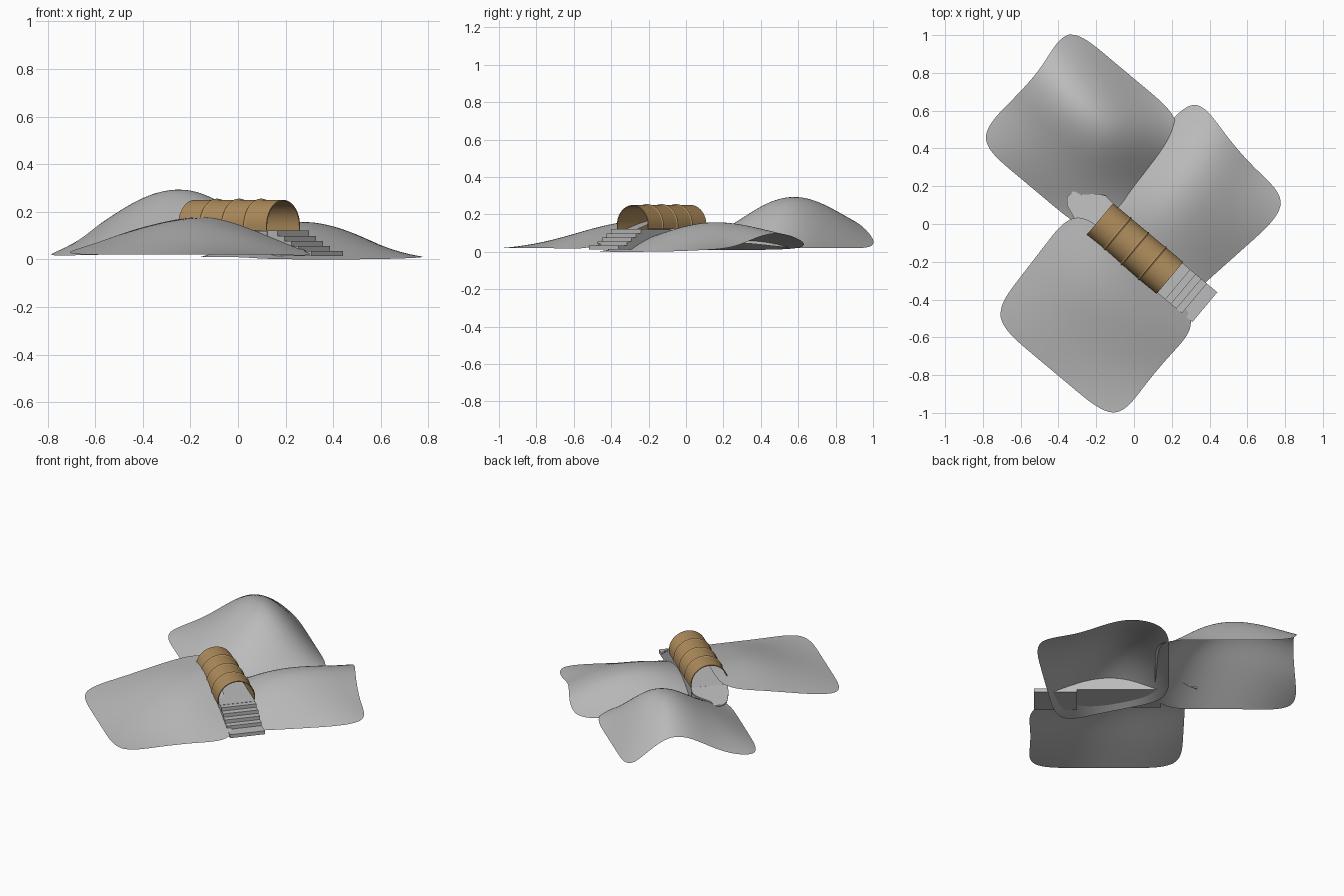
import bpy, bmesh, math
from mathutils import Vector

if "Cube" in bpy.data.objects:
    bpy.data.objects.remove(bpy.data.objects["Cube"])

# local frame: s runs along the tunnel, t runs across it
S = Vector((0.767, -0.642, 0))
T = Vector((0.642, 0.767, 0))
SC, TC = 0.087, -0.097          # tunnel centre in (s, t)

def P(s, t, z):
    return S * s + T * t + Vector((0, 0, z))

def material(name, rgb):
    m = bpy.data.materials.new(name)
    m.diffuse_color = (*rgb, 1)
    m.use_nodes = True
    m.node_tree.nodes["Principled BSDF"].inputs["Base Color"].default_value = m.diffuse_color
    return m

GREY = material("concrete_grey", (0.50, 0.50, 0.50))
BROWN = material("warm_brown", (0.42, 0.26, 0.105))

def make(name, verts, faces, mat, smooth=False):
    me = bpy.data.meshes.new(name)
    me.from_pydata([tuple(v) for v in verts], [], faces)
    bm = bmesh.new()
    bm.from_mesh(me)
    bmesh.ops.recalc_face_normals(bm, faces=bm.faces)
    bm.to_mesh(me)
    bm.free()
    me.materials.append(mat)
    for p in me.polygons:
        p.use_smooth = smooth
    ob = bpy.data.objects.new(name, me)
    bpy.context.collection.objects.link(ob)
    return ob

# hills: 4x4 control sheets rounded by subdivision; shift nudges single control points
def hill(name, corners, heights, shift):
    a, b, c, d = corners        # (s,t) at low-s/low-t, low-s/high-t, high-s/high-t, high-s/low-t
    verts = []
    for i in range(4):
        for j in range(4):
            u, v = i / 3, j / 3
            ds = shift.get((i, j), (0, 0))
            st = [(1-u)*((1-v)*a[k] + v*b[k]) + u*((1-v)*d[k] + v*c[k]) + ds[k] for k in (0, 1)]
            verts.append(P(*st, heights[i][j]))
    faces = [(i*4+j, (i+1)*4+j, (i+1)*4+j+1, i*4+j+1) for i in range(3) for j in range(3)]
    ob = make(name, verts, faces, GREY, True)
    if ob.data.polygons[0].normal.z < 0:
        ob.data.flip_normals()
    m = ob.modifiers.new("smooth", 'SUBSURF')
    m.levels = m.render_levels = 4

hill("back_hill", [(-.94, -.2), (-.965, .59), (-.12, .59), (-.12, -.2)],
     [(.01, .06, .26, .02), (.02, .18, .39, .02), (.02, .21, .38, .02), (.02, .05, .05, .02)],
     {(0, 1): (.03, 0), (0, 2): (.06, 0)})
hill("front_hill", [(-.27, -.873), (-.30, -.12), (.61, -.16), (.61, -.873)],
     [(.02, .06, .12, .16), (.02, .10, .195, .20), (.02, .075, .14, .095), (.02, .02, .02, .01)],
     {(3, 1): (-.02, 0), (3, 2): (-.02, 0)})
hill("right_hill", [(-.20, -.08), (-.20, .75), (.58, .63), (.44, -.33)],
     [(.01, .01, .01, .025), (.01, .19, .20, .135), (.01, .13, .13, .02), (0, 0, 0, .01)],
     {(1, 3): (0, -.04), (2, 3): (0, -.04)})

# boxes in the tunnel frame
def box(name, s0, s1, half, z0, z1):
    v = [P(s, TC + t, z) for s in (s0, s1) for t in (-half, half) for z in (z0, z1)]
    f = [(0, 1, 3, 2), (4, 6, 7, 5), (0, 4, 5, 1), (2, 3, 7, 6), (0, 2, 6, 4), (1, 5, 7, 3)]
    make(name, v, f, GREY)

box("tunnel_floor", SC - .242, SC + .242, .105, .03, .12)
for k, nose in enumerate((.57, .498, .46, .422, .384, .35)):
    z0 = .013 + k * .0215
    box(f"step_{k + 1}", .325, nose, .103, z0, min(z0 + .0215, .122))

# arched sweep of a closed (s, radius) profile
def arch(name, profile, n=32):
    def ring(s, r):
        pts = [(r, .121)] + [(r * math.cos(math.pi*i/n), .14 + r * math.sin(math.pi*i/n))
                             for i in range(n + 1)] + [(-r, .121)]
        return [P(s, TC + t, z) for t, z in pts]
    m = n + 3
    verts = sum((ring(s, r) for s, r in profile), [])
    faces = [(a*m+i, a*m+i+1, b*m+i+1, b*m+i)
             for a, b in ((0, 1), (1, 2), (2, 3), (3, 0)) for i in range(m - 1)]
    faces += [(0, m, 2*m, 3*m), (m-1, 2*m-1, 3*m-1, 4*m-1)]
    ob = make(name, verts, faces, BROWN)
    bpy.context.view_layer.objects.active = ob
    bpy.ops.object.select_all(action='DESELECT')
    ob.select_set(True)
    bpy.ops.object.shade_smooth_by_angle(angle=math.radians(35))

lo, hi = SC - .242, SC + .242
arch("tunnel_shell", [(lo, .110), (hi, .110), (hi, .105), (lo, .105)])
for k in (-1, 0, 1):
    c = SC + k * .121
    arch(f"tunnel_rib_{k + 2}", [(c - .009, .109), (c, .115), (c + .009, .109), (c, .107)])

# flared ramp leaving the far end of the tunnel
outline = [(-.154, -.205), (-.25, -.184), (-.336, -.151), (-.362, -.12), (-.358, -.071),
           (-.314, -.061), (-.248, .001), (-.211, .019), (-.154, .012)]
def ramp_z(s):
    return .12 - .03 * (-.154 - s) / .208
n = len(outline)
verts = [P(s, t, ramp_z(s)) for s, t in outline] + [P(s, t, ramp_z(s) - .008) for s, t in outline]
faces = [tuple(range(n)), tuple(range(2*n - 1, n - 1, -1))]
faces += [(i, (i+1) % n, n + (i+1) % n, n + i) for i in range(n)]
make("exit_ramp", verts, faces, GREY)
